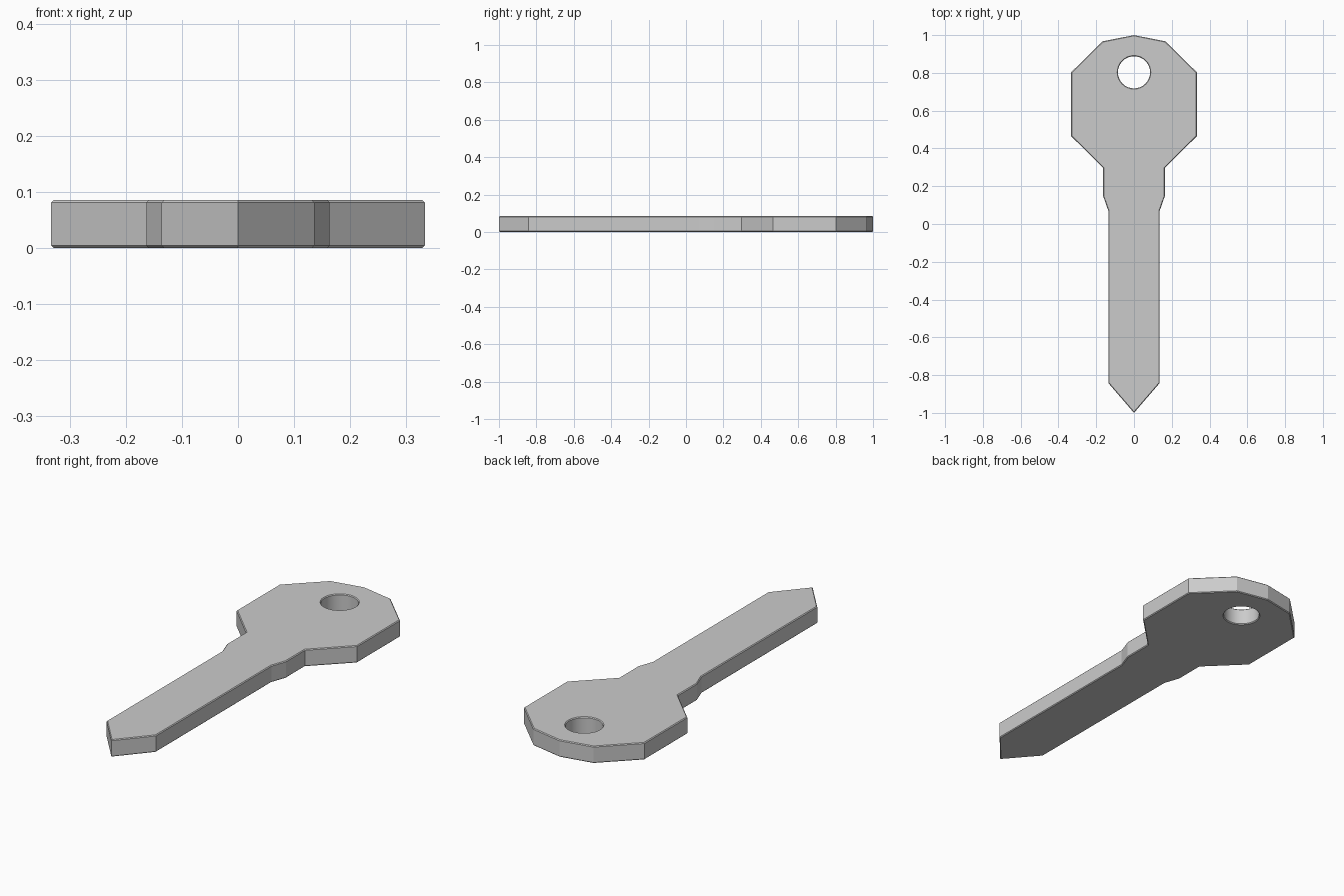
import bpy, bmesh, math
from mathutils import Vector

if "Cube" in bpy.data.objects:
    bpy.data.objects.remove(bpy.data.objects["Cube"])

THICK, CHAMFER = 0.085, 0.004
HOLE_Y, HOLE_R, HOLE_SIDES = 0.803, 0.085, 32

# Right half of the key outline, from head top to blade tip
half = [(0, 1), (0.166, 0.967), (0.333, 0.803), (0.333, 0.465), (0.163, 0.297),
        (0.163, 0.147), (0.136, 0.07), (0.136, -0.842), (0, -1)]
outline = [Vector(p) for p in half + [(-x, y) for x, y in half[-2:0:-1]]]


def inset(points, d):
    """Move a clockwise outline inwards by d with mitred corners."""
    result = []
    for i, p in enumerate(points):
        a = (p - points[i - 1]).normalized()
        b = (points[(i + 1) % len(points)] - p).normalized()
        na, nb = Vector((a.y, -a.x)), Vector((b.y, -b.x))
        result.append(p + (na + nb) * d / (1 + na.dot(nb)))
    return result


def circle(r):
    steps = [2 * math.pi * i / HOLE_SIDES for i in range(HOLE_SIDES)]
    return [Vector((r * math.cos(t), HOLE_Y + r * math.sin(t))) for t in steps]


bm = bmesh.new()


def wall(narrow, wide):
    """Chamfered wall; returns its bottom and top rim edges."""
    levels = [(narrow, 0), (wide, CHAMFER), (wide, THICK - CHAMFER), (narrow, THICK)]
    rings = [[bm.verts.new((p.x, p.y, z)) for p in pts] for pts, z in levels]
    n = len(narrow)
    bands = []
    for low, high in zip(rings, rings[1:]):
        bands.append([bm.faces.new((low[i], low[(i + 1) % n], high[(i + 1) % n], high[i]))
                      for i in range(n)])
    rims = [[bm.edges.get((r[i], r[(i + 1) % n])) for i in range(n)]
            for r in (rings[0], rings[-1])]
    return rims, bands


# Outer edge and key-ring hole
outer_rims, _ = wall(inset(outline, CHAMFER), outline)
hole_rims, hole_bands = wall(circle(HOLE_R + CHAMFER), circle(HOLE_R))
for f in hole_bands[1]:
    f.smooth = True

# Flat bottom and top around the hole
for outer, hole in zip(outer_rims, hole_rims):
    bmesh.ops.triangle_fill(bm, edges=outer + hole, use_beauty=True)
bmesh.ops.recalc_face_normals(bm, faces=bm.faces[:])

mesh = bpy.data.meshes.new("key_blank")
bm.to_mesh(mesh)
bm.free()
bpy.context.collection.objects.link(bpy.data.objects.new("key_blank", mesh))
